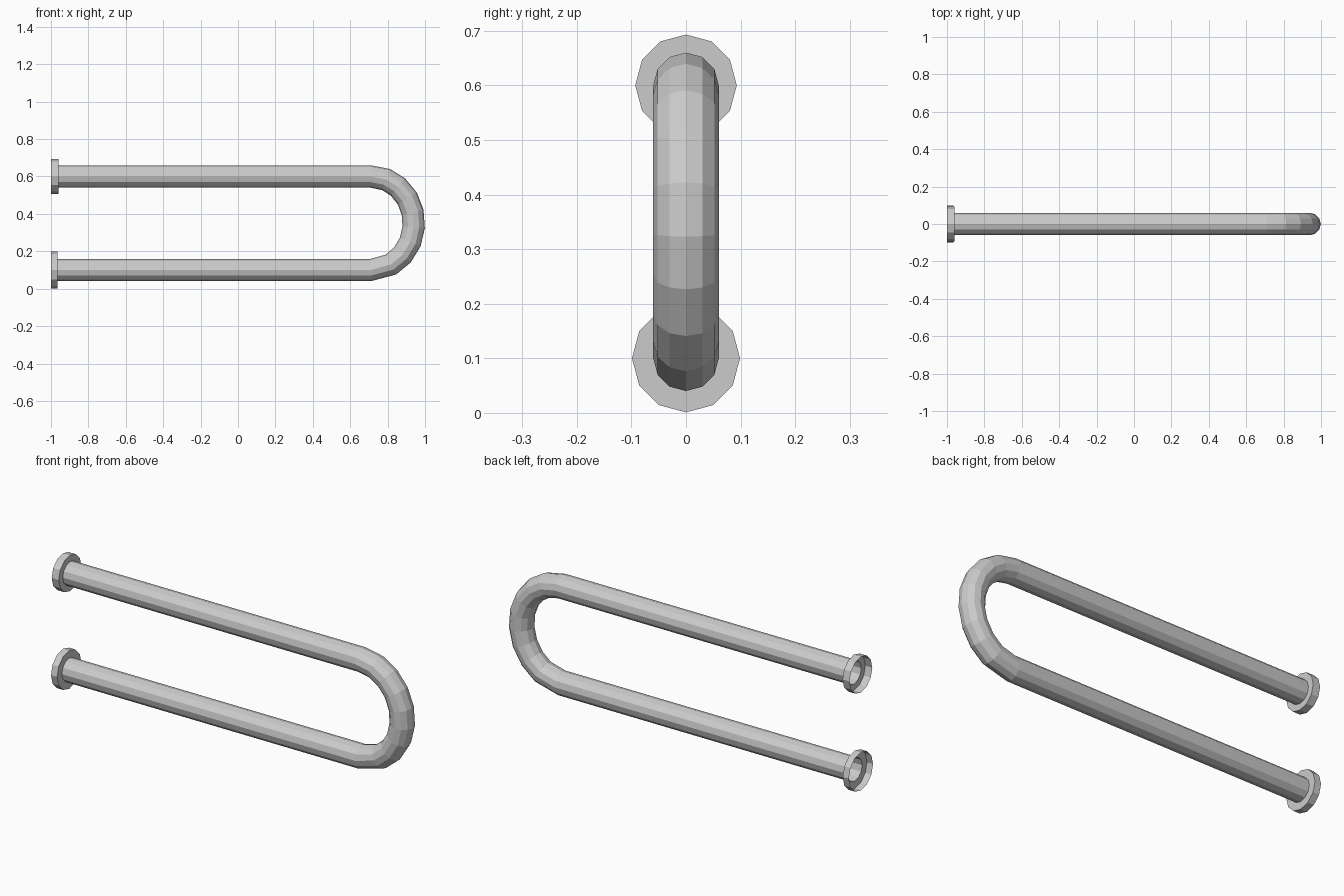
import bpy, bmesh
from math import sin, cos, pi, radians
from mathutils import Vector

if "Cube" in bpy.data.objects:
    bpy.data.objects.remove(bpy.data.objects["Cube"])

SIDES = 12
TUBE_R = 0.06


def loft(name, rings):
    """Skin a list of (centre, outward direction, radius) into an open flat-shaded tube."""
    bm = bmesh.new()
    side = Vector((0, 1, 0))
    loops = []
    for centre, out, r in rings:
        loops.append([bm.verts.new(centre + r * (cos(a) * out + sin(a) * side))
                      for a in (2 * pi * i / SIDES for i in range(SIDES))])
    for a, b in zip(loops, loops[1:]):
        for i in range(SIDES):
            j = (i + 1) % SIDES
            bm.faces.new((a[i], a[j], b[j], b[i]))
    bmesh.ops.recalc_face_normals(bm, faces=bm.faces)
    mesh = bpy.data.meshes.new(name)
    bm.to_mesh(mesh)
    bm.free()
    obj = bpy.data.objects.new(name, mesh)
    bpy.context.collection.objects.link(obj)
    return obj


UP = Vector((0, 0, 1))

# U-shaped rail: upper leg, bend, lower leg
rail = [(Vector((-0.96, 0, 0.6)), UP, TUBE_R)]
for deg in (90, 69, 51, 32, 13.5, -5, -23.5, -42.5, -62, -90):
    t = radians(deg)
    out = Vector((cos(t), 0, sin(t)))
    rail.append((Vector((0.71 + 0.23 * cos(t), 0, 0.35 + 0.25 * sin(t))), out, TUBE_R))
rail.append((Vector((-0.965, 0, 0.1)), -UP, TUBE_R))
loft("grab_rail", rail)

# Wall flanges: open-backed cups whose front face meets the rail
for name, z, r, front in (("upper_flange", 0.6, 0.093, -0.96),
                          ("lower_flange", 0.1, 0.099, -0.965)):
    loft(name, [(Vector((-1, 0, z)), UP, r),
                (Vector((front, 0, z)), UP, r),
                (Vector((front, 0, z)), UP, TUBE_R)])
